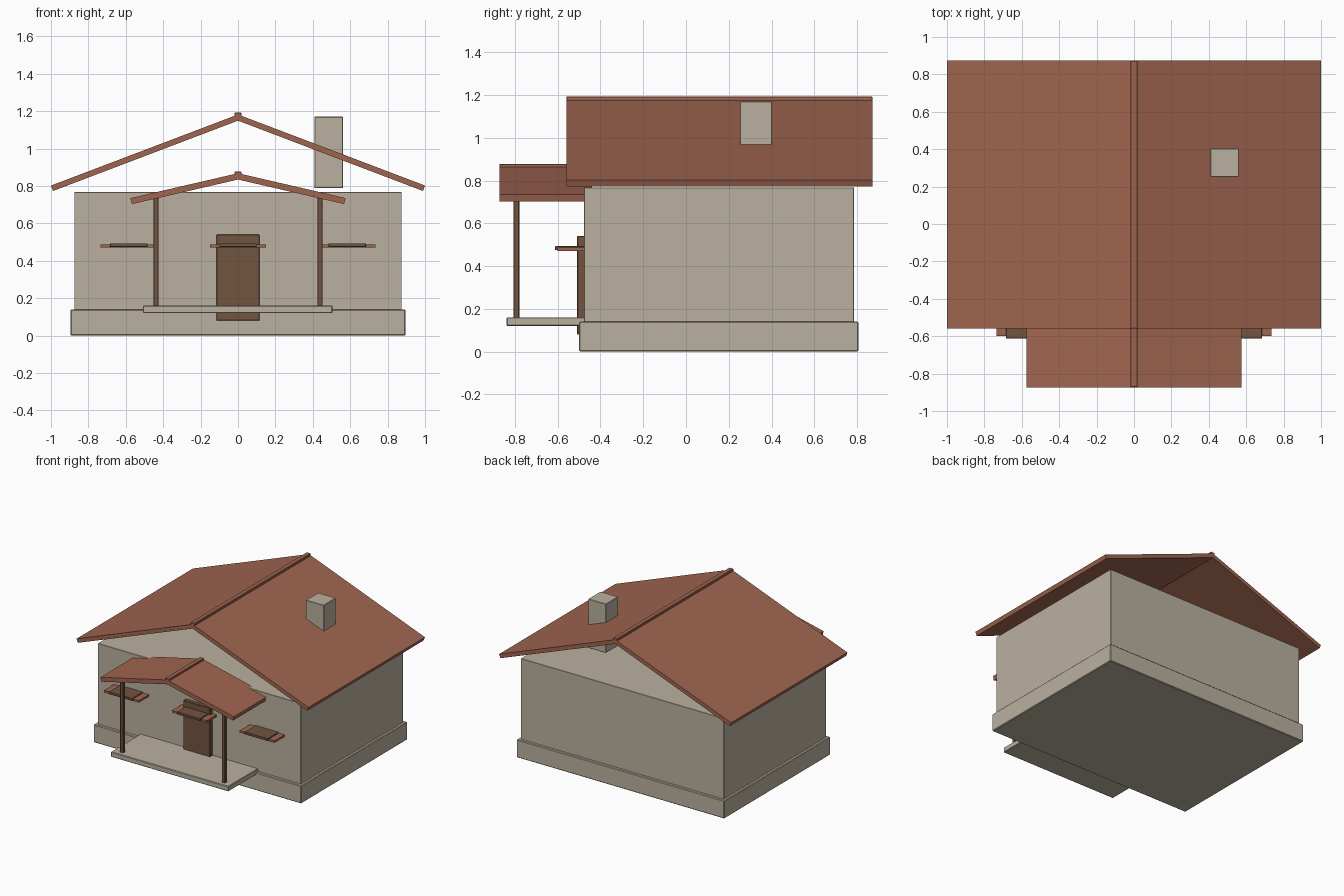
import bpy
from mathutils import Vector

cube = bpy.data.objects.get("Cube")
if cube:
    bpy.data.objects.remove(cube)


def material(name, rgb):
    m = bpy.data.materials.new(name)
    m.use_nodes = True
    m.diffuse_color = (*rgb, 1)
    m.node_tree.nodes["Principled BSDF"].inputs["Base Color"].default_value = (*rgb, 1)
    return m


plaster = material("plaster", (0.49, 0.44, 0.35))
tile = material("terracotta tile", (0.35, 0.13, 0.08))
wood = material("brown wood", (0.17, 0.09, 0.05))


def prism(name, profile, y0, y1, mat, bevel=0):
    """Extrude an x-z profile along y."""
    n = len(profile)
    verts = [(x, y, z) for y in (y0, y1) for x, z in profile]
    faces = [tuple(range(n)), tuple(reversed(range(n, 2 * n)))]
    faces += [(i, i + n, (i + 1) % n + n, (i + 1) % n) for i in range(n)]
    mesh = bpy.data.meshes.new(name)
    mesh.from_pydata(verts, [], faces)
    mesh.validate()
    mesh.materials.append(mat)
    obj = bpy.data.objects.new(name, mesh)
    bpy.context.collection.objects.link(obj)
    if bevel:
        mod = obj.modifiers.new("soft edges", "BEVEL")
        mod.width, mod.segments = bevel, 1
    return obj


def box(name, x, y, z, mat, bevel=0):
    profile = [(x[0], z[0]), (x[1], z[0]), (x[1], z[1]), (x[0], z[1])]
    return prism(name, profile, *y, mat, bevel)


def gable_roof(name, half, eave, apex, thick, y, cap_top):
    """Two sloping slabs with square-cut eaves, and a ridge cap."""
    slope = Vector((half, eave - apex)).normalized()
    drop = Vector((slope.y, -slope.x)) * thick
    low = apex - thick / slope.x
    right = [(0, low), (half + drop.x, eave + drop.y), (half, eave), (0, apex)]
    left = [(-x, z) for x, z in reversed(right)]
    prism(name + "_left_slab", right, *y, tile)
    prism(name + "_right_slab", left, *y, tile)
    box(name + "_ridge_cap", (-0.018, 0.018), y, (cap_top - 0.025, cap_top), tile, 0.003)


# House body
box("foundation", (-0.895, 0.895), (-0.5, 0.807), (0, 0.14), plaster, 0.005)
box("walls", (-0.875, 0.875), (-0.477, 0.785), (0.13, 0.768), plaster, 0.002)
box("chimney", (0.408, 0.562), (0.252, 0.403), (0.788, 1.17), plaster, 0.003)
gable_roof("main_roof", 1.0, 0.802, 1.182, 0.031, (-0.56, 0.873), 1.193)

# Porch
box("porch_floor", (-0.508, 0.505), (-0.84, -0.47), (0.12, 0.16), plaster, 0.004)
gable_roof("porch_roof", 0.575, 0.735, 0.868, 0.033, (-0.873, -0.44), 0.878)
for side, x in (("left", 0.438), ("right", -0.438)):
    box(side + "_porch_post", (x - 0.014, x + 0.014), (-0.808, -0.78),
        (0.155, 0.735), wood, 0.003)

# Door and the flat awnings
box("door", (-0.115, 0.115), (-0.509, -0.46), (0.08, 0.54), wood, 0.003)
for side, x in (("left", 0.585), ("middle", 0), ("right", -0.585)):
    box(side + "_awning", (x - 0.15, x + 0.15), (-0.6, -0.46), (0.47, 0.486), tile)
    box(side + "_awning_panel", (x - 0.1, x + 0.1), (-0.612, -0.46),
        (0.474, 0.493), wood, 0.002)
